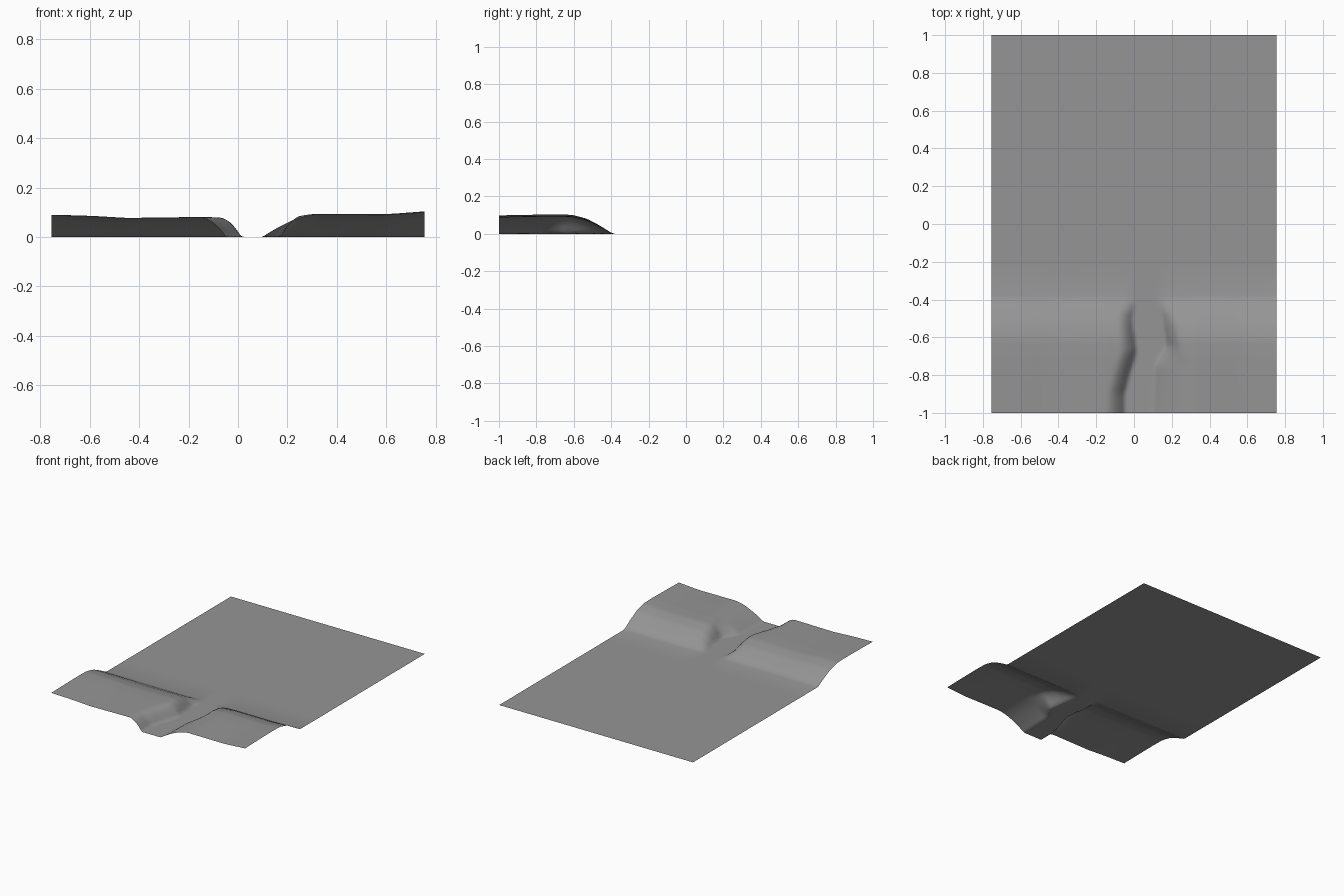
import bpy, bmesh

cube = bpy.data.objects.get("Cube")
if cube:
    bpy.data.objects.remove(cube, do_unlink=True)

HALF_WIDTH = 0.755

# Height of the bank crest along x, and its rise and fall along y
CREST = [(-0.76, .09), (-0.6, .086), (-0.45, .077), (-0.15, .081), (0, .077),
         (0.17, .08), (0.32, .094), (0.6, .092), (0.76, .104)]
RISE = [(-1, .95), (-0.85, .98), (-0.7, 1), (-0.61, .98), (-0.53, .78),
        (-0.46, .42), (-0.4, .06), (-0.38, 0)]
# Foot of each channel wall along y, and the width of each wall
LEFT_FOOT = [(-1, -.05), (-0.9, -.05), (-0.8, -.025), (-0.67, .015),
             (-0.5, -.01), (-0.4, .01)]
LEFT_WIDTH = [(-1, .1), (-0.67, .09), (-0.4, .07)]
RIGHT_FOOT = [(-1, .1), (-0.75, .11), (-0.65, .175), (-0.5, .15), (-0.4, .12)]
RIGHT_WIDTH = [(-1, .21), (-0.75, .2), (-0.65, .09), (-0.4, .1)]


def sample(points, t):
    """Linear interpolation through a short profile."""
    if t <= points[0][0]:
        return points[0][1]
    for (a, va), (b, vb) in zip(points, points[1:]):
        if t <= b:
            return va + (vb - va) * (t - a) / (b - a)
    return points[-1][1]


def wall(distance, width):
    """Steep at the foot, rounding over onto the bank."""
    t = max(0.0, min(1.0, distance / width))
    return 1 - (1 - t) ** 2


def height(x, y):
    left = wall(sample(LEFT_FOOT, y) - x, sample(LEFT_WIDTH, y))
    right = wall(x - sample(RIGHT_FOOT, y), sample(RIGHT_WIDTH, y))
    return sample(CREST, x) * sample(RISE, y) * max(left, right)


def steps(start, end, count):
    return [start + (end - start) * i / count for i in range(count)]


# Ground sheet: fine grid around the channel, broad panels on the flat
columns = (steps(-HALF_WIDTH, -0.2, 9) + steps(-0.2, 0.36, 40)
           + steps(0.36, HALF_WIDTH, 7) + [HALF_WIDTH])
rows = steps(-1, -0.38, 31) + [-0.38, -0.2, 0.2, 0.6, 1]

bm = bmesh.new()
grid = [[bm.verts.new((x, y, height(x, y))) for x in columns] for y in rows]
for near, far in zip(grid, grid[1:]):
    for i in range(len(columns) - 1):
        face = bm.faces.new((near[i], near[i + 1], far[i + 1], far[i]))
        face.smooth = True
mesh = bpy.data.meshes.new("ground_with_channel")
bm.to_mesh(mesh)
bm.free()

# Plain grey surface
grey = bpy.data.materials.new("ground grey")
grey.use_nodes = True
grey.diffuse_color = (0.3, 0.3, 0.3, 1)
grey.node_tree.nodes["Principled BSDF"].inputs["Base Color"].default_value = grey.diffuse_color
mesh.materials.append(grey)

ground = bpy.data.objects.new("ground_with_channel", mesh)
bpy.context.collection.objects.link(ground)
